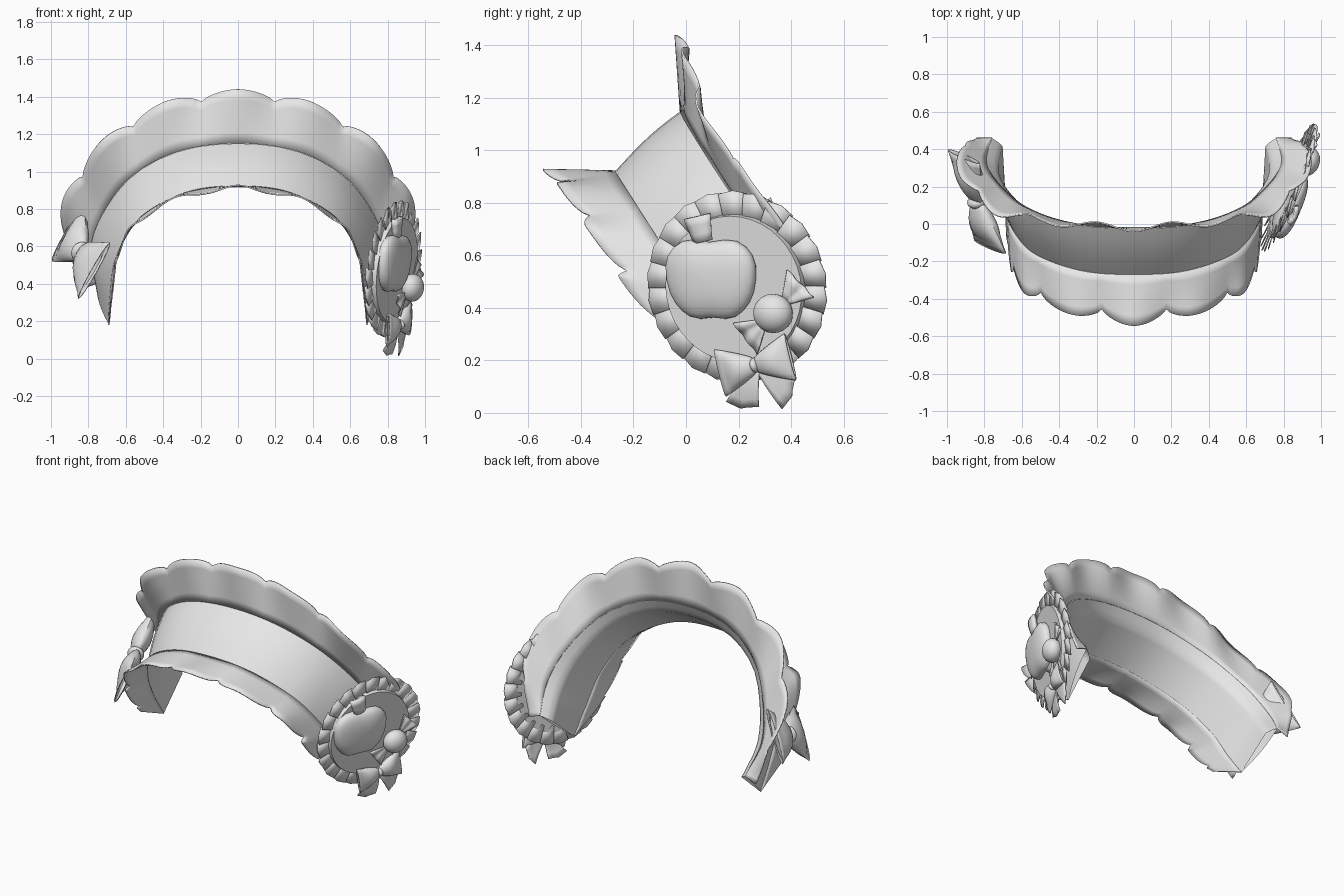
import bpy, bmesh
from math import sin, cos, pi, radians, exp
from mathutils import Vector, Matrix

if "Cube" in bpy.data.objects:
    bpy.data.objects.remove(bpy.data.objects["Cube"])

grey = bpy.data.materials.new("plain_grey")
grey.use_nodes = True
grey.diffuse_color = (0.8, 0.8, 0.8, 1)
grey.node_tree.nodes["Principled BSDF"].inputs["Base Color"].default_value = (0.8, 0.8, 0.8, 1)
parts = []


def finish(name, bm, matrix=None, thickness=0):
    if matrix:
        bm.transform(matrix)
    bmesh.ops.recalc_face_normals(bm, faces=bm.faces)
    mesh = bpy.data.meshes.new(name)
    bm.to_mesh(mesh)
    bm.free()
    mesh.materials.append(grey)
    obj = bpy.data.objects.new(name, mesh)
    bpy.context.collection.objects.link(obj)
    if thickness:
        mod = obj.modifiers.new("Thickness", 'SOLIDIFY')
        mod.thickness, mod.offset = thickness, 0
    parts.append(obj)
    return obj


def sheet(name, fn, nu, nv, matrix=None, thickness=0.008):
    """Grid surface from fn(u, v), both in 0..1."""
    bm = bmesh.new()
    rows = [[bm.verts.new(fn(i / nu, j / nv)) for j in range(nv + 1)] for i in range(nu + 1)]
    for r, s in zip(rows, rows[1:]):
        for j in range(nv):
            bm.faces.new((r[j], r[j + 1], s[j + 1], s[j]))
    bmesh.ops.remove_doubles(bm, verts=bm.verts, dist=1e-5)
    return finish(name, bm, matrix, thickness)


def arch(points):
    """Smooth symmetric arch through half-arch stations; t runs -1..1."""
    pts = [Vector(p) for p in points]
    first = Vector((-pts[1].x, pts[1].y, pts[1].z))
    pts = [first] + pts + [2 * pts[-1] - pts[-2]]

    def at(t):
        f = min(abs(t), 0.9999) * (len(pts) - 3)
        k, w = int(f), f % 1
        a, b, c, d = pts[k:k + 4]
        p = 0.5 * (2 * b + (c - a) * w + (2 * a - 5 * b + 4 * c - d) * w ** 2
                   + (3 * b - a - 3 * c + d) * w ** 3)
        return Vector((p.x if t >= 0 else -p.x, p.y, p.z))
    return at


# Four guide arches: both band edges and the outer rims of both ruffles
band_front = arch([(0, -.27, .92), (.28, -.25, .885), (.53, -.16, .745),
                   (.65, -.03, .54), (.68, .08, .35), (.69, .2, .18)])
band_back = arch([(0, -.02, 1.15), (.31, 0, 1.11), (.56, .08, .98),
                  (.72, .21, .78), (.79, .33, .58), (.76, .46, .4)])
rim_front = arch([(0, -.545, .91), (.27, -.5, .87), (.52, -.42, .75),
                  (.63, -.31, .59), (.66, -.22, .45), (.68, -.06, .28)])
rim_back = arch([(0, -.02, 1.44), (.31, 0, 1.4), (.6, .03, 1.27),
                 (.83, .12, 1.05), (.95, .35, .76), (.84, .48, .37)])


# Headband: crowned outside, with a thick lip inside the back edge
def band(u, v):
    t = 2 * u - 1
    w = 1 - abs(2 * v - 1)
    p = band_front(t).lerp(band_back(t), w)
    out = Vector((p.x, 0, max(p.z - .45, 0))).normalized()
    lift = .015 * sin(pi * w) if v < .5 else -.055 * min(w, (1 - w) * 6)
    return p + out * lift


sheet("headband", band, 28, 24, thickness=0)


# Scalloped, wavy ruffles along both band edges
def ruffle(name, edge, rim, depth, wave):
    def fn(u, v):
        t = 2 * u - 1
        scallop = abs(cos(4 * pi * t)) ** .7
        p = edge(t).lerp(rim(t), v * (1 - depth + depth * scallop))
        return p + Vector(wave) * v * cos(8 * pi * t)
    sheet(name, fn, 128, 5)


ruffle("front_ruffle", band_front, rim_front, .26, (0, 0, .016))
ruffle("back_ruffle", band_back, rim_back, .18, (0, -.02, 0))


def frame(centre, along, up):
    """Local axes: x along, y up, z outward."""
    a = Vector(along).normalized()
    b = Vector(up)
    b = (b - a * b.dot(a)).normalized()
    m = Matrix((a, b, a.cross(b))).transposed().to_4x4()
    m.translation = Vector(centre)
    return m


def ball(name, matrix, radii, shape=None):
    bm = bmesh.new()
    bmesh.ops.create_uvsphere(bm, u_segments=24, v_segments=16, radius=1)
    for v in bm.verts:
        if shape:
            v.co = shape(v.co.copy())
        v.co = Vector([c * r for c, r in zip(v.co, radii)])
    return finish(name, bm, matrix)


# Bow: two puffed loops pinched at a knot
def bow(name, matrix, length, half, depth):
    for side, label in ((-1, "right"), (1, "left")):
        def loop(u, v):
            w = .25 + .75 * u ** .8
            a = 2 * pi * v
            puff = depth * (.4 + sin(pi * min(u * 1.1, 1)))
            return Vector((side * length * u, half * w * cos(a), puff * sin(a)))
        sheet(f"{name}_{label}_loop", loop, 8, 16, matrix, .006)
    ball(f"{name}_knot", matrix, (half * .2, half * .32, depth * 1.3))


bow("side_bow", frame((-.84, .12, .57), (-.14, .48, .2), (.4, 0, .9)), .27, .175, .04)

# Rosette badge on the left side
badge = frame((.83, .195, .48), (.38, .925, 0), (.14, 0, .99))


def on_badge(x, y, h, turn=0):
    return badge @ Matrix.Translation((x, y, h)) @ Matrix.Rotation(radians(turn), 4, 'Z')


bm = bmesh.new()
bmesh.ops.create_cone(bm, cap_ends=True, segments=40, radius1=.285, radius2=.28, depth=.03)
finish("badge_disc", bm, on_badge(-.005, -.005, .01))

# Overlapping flat pleats around the disc
bm = bmesh.new()
pleats = 22
for k in range(pleats):
    outline = []
    for step, r, h in ((-.04, .25, -.004), (-.04, .362, -.009), (.5, .37, 0),
                       (1.04, .362, .009), (1.04, .25, .004)):
        a = 2 * pi * (k + step) / pleats
        outline.append(bm.verts.new((r * cos(a), r * sin(a), h)))
    bm.faces.new(outline)
finish("badge_pleats", bm, badge, .006)


# Apple with dimples, tapered below, and a stem
def apple_shape(p):
    dimple = exp(-(p.x / .28) ** 2)
    p.x, p.y, p.z = [abs(c) ** .85 * (1 if c > 0 else -1) for c in p]
    p.x *= 1 + .12 * p.y
    p.y *= 1 - (.14 if p.y > 0 else .1) * dimple
    return p


ball("apple", on_badge(-.09, .035, .035), (.182, .165, .06), apple_shape)
sheet("apple_stem", lambda u, v: Vector(((v - .5) * (.07 + .035 * u), .1 * u, .012 * sin(pi * v))),
      3, 4, on_badge(-.11, .18, .04, 12), .025)

# Wrapped sweet: a round centre with two fanned wrapper ends
ball("sweet", on_badge(.165, -.095, .055), (.078, .075, .06))
for label, turn in (("upper", 45), ("lower", 218)):
    sheet(f"{label}_wrapper", lambda u, v: Vector((.06 + .1 * u, (v - .5) * (.03 + .12 * u),
                                                  .008 * u * sin(4 * pi * v))),
          3, 12, on_badge(.165, -.095, .04, turn), .006)

# Lower bow with two slanted tails
bow("badge_bow", on_badge(.075, -.295, .04, 12), .15, .09, .026)
for label, turn in (("rear", -42), ("front", -114)):
    sheet(f"{label}_tail", lambda u, v: Vector((.185 * u - .035 * u * abs(2 * v - 1) ** .8 * (v > .5),
                                               (v - .5) * (.03 + .1 * u), .012 * sin(pi * u))),
          5, 6, on_badge(.075, -.295, .022, turn), .006)

# Smooth shading with sharp edges kept
bpy.ops.object.select_all(action='DESELECT')
for obj in parts:
    obj.select_set(True)
bpy.context.view_layer.objects.active = parts[0]
bpy.ops.object.shade_smooth_by_angle(angle=radians(40))
